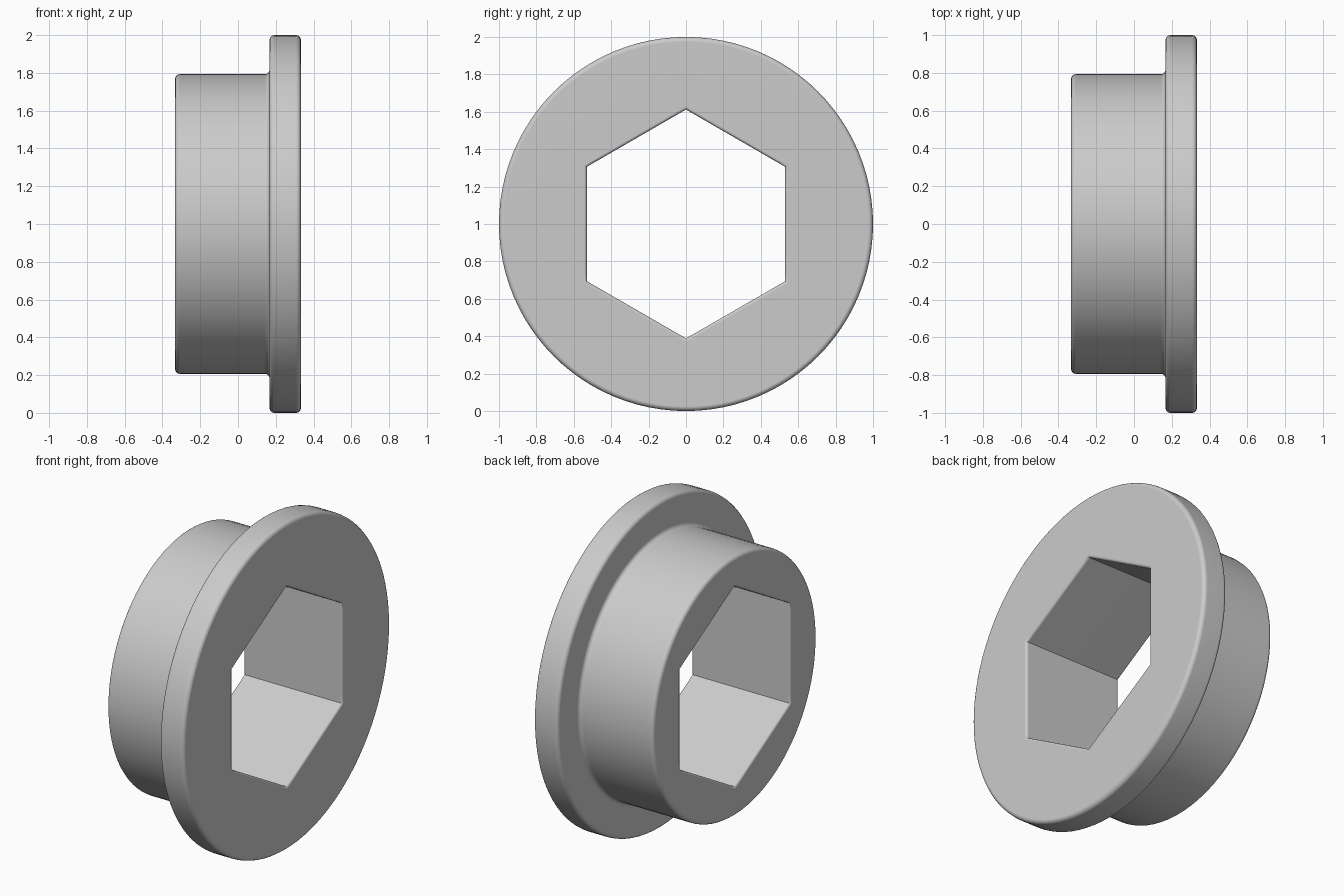
import bpy, bmesh
from math import sin, cos, pi, radians

cube = bpy.data.objects.get("Cube")
if cube:
    bpy.data.objects.remove(cube, do_unlink=True)

SEGMENTS = 96
END = 0.333          # half length along the axis
SHOULDER = 0.167     # inner face of the flange
HUB_R, FLANGE_R, APOTHEM = 0.793, 1.0, 0.53
ROUND = 0.025


def arc(cx, cr, radius, start, steps=4, sweep=90):
    """Points (x, r) of a quarter arc in the profile plane."""
    angles = [radians(start + sweep * i / steps) for i in range(steps + 1)]
    return [(cx + radius * cos(a), cr + radius * sin(a)) for a in angles]


# Round outer profile, from the flange face to the hub face
outer = (arc(END - ROUND, FLANGE_R - ROUND, ROUND, 0)
         + arc(SHOULDER + ROUND, FLANGE_R - ROUND, ROUND, 90)
         + arc(SHOULDER - ROUND, HUB_R + ROUND, ROUND, 0, sweep=-90)
         + arc(-END + ROUND, HUB_R - ROUND, ROUND, 90))

# Hexagonal bore profile with eased mouths, from the hub face back
inner = (arc(-END + 0.015, APOTHEM + 0.015, 0.015, 180)
         + arc(END - 0.015, APOTHEM + 0.015, 0.015, 270))


def hex_scale(t):
    return 1 / cos(t % (pi / 3) - pi / 6)


bm = bmesh.new()
rings = []
for points, is_hex in ((outer, False), (inner, True)):
    for x, r in points:
        ring = []
        for i in range(SEGMENTS):
            t = 2 * pi * i / SEGMENTS
            rr = r * hex_scale(t) if is_hex else r
            ring.append(bm.verts.new((x, rr * sin(t), 1 + rr * cos(t))))
        rings.append(ring)

# Bridge every ring to the next, closing the loop
for a, b in zip(rings, rings[1:] + rings[:1]):
    for i in range(SEGMENTS):
        j = (i + 1) % SEGMENTS
        bm.faces.new((a[i], a[j], b[j], b[i]))
bmesh.ops.recalc_face_normals(bm, faces=bm.faces)

mesh = bpy.data.meshes.new("flanged_bushing")
bm.to_mesh(mesh)
bm.free()
bushing = bpy.data.objects.new("flanged_bushing", mesh)
bpy.context.collection.objects.link(bushing)

# Plain grey material
grey = bpy.data.materials.new("plain_grey")
grey.use_nodes = True
grey.diffuse_color = (0.6, 0.6, 0.6, 1)
grey.node_tree.nodes["Principled BSDF"].inputs["Base Color"].default_value = (0.6, 0.6, 0.6, 1)
mesh.materials.append(grey)

# Smooth rounds, crisp bore corners, flat end faces
bpy.ops.object.select_all(action='DESELECT')
bushing.select_set(True)
bpy.context.view_layer.objects.active = bushing
bpy.ops.object.shade_smooth_by_angle(angle=radians(35))
weighted = bushing.modifiers.new("flat_face_normals", 'WEIGHTED_NORMAL')
weighted.keep_sharp = True
